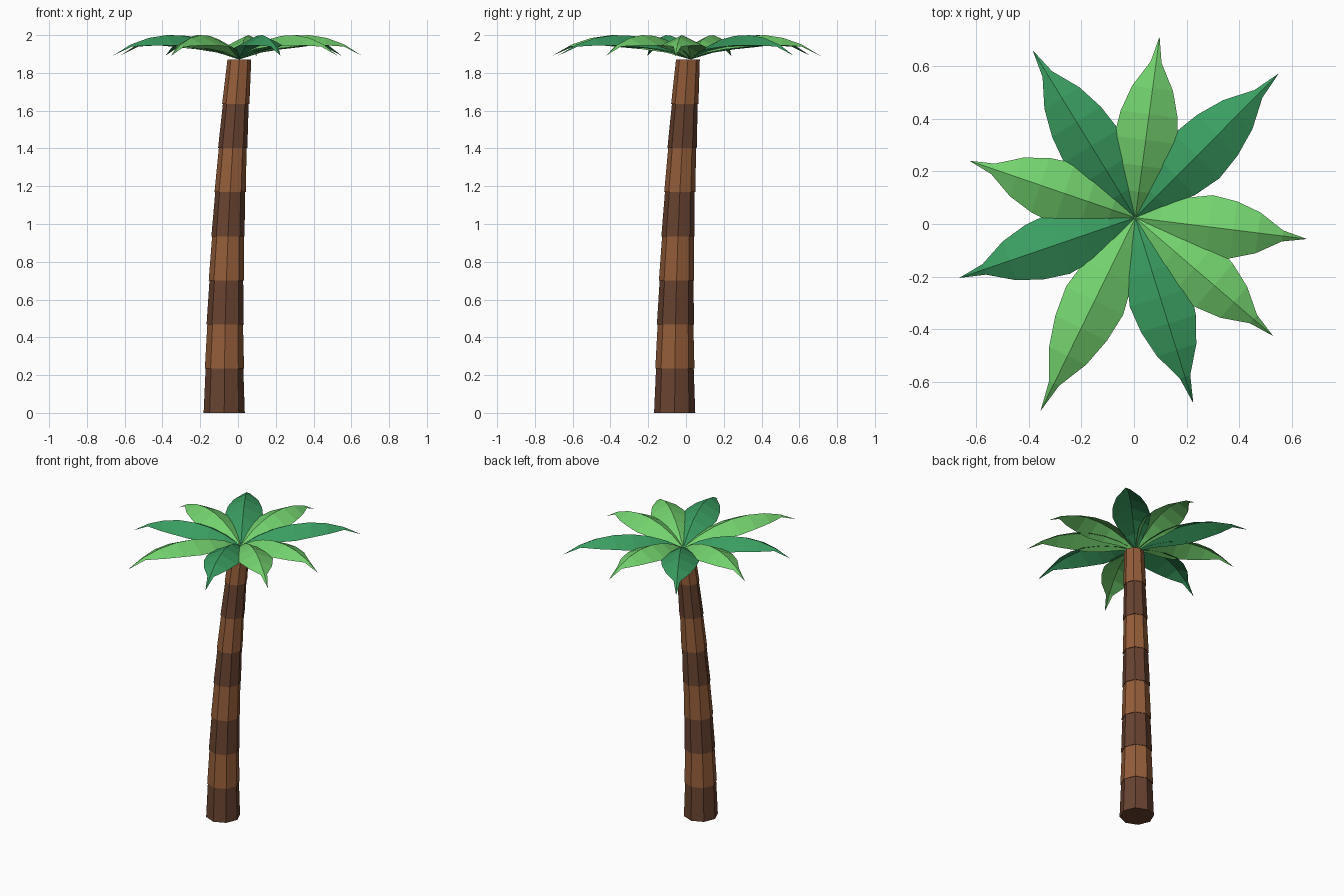
import bpy, bmesh, math
from mathutils import Vector

if "Cube" in bpy.data.objects:
    bpy.data.objects.remove(bpy.data.objects["Cube"])


def material(name, rgb):
    m = bpy.data.materials.new(name)
    lin = [((c / 255 + 0.055) / 1.055) ** 2.4 for c in rgb]
    m.diffuse_color = (*lin, 1)
    m.use_nodes = True
    m.node_tree.nodes["Principled BSDF"].inputs["Base Color"].default_value = m.diffuse_color
    return m


BARK_DARK = material("dark bark", (104, 67, 48))
BARK_LIGHT = material("light bark", (148, 93, 57))
LEAF_LIGHT = material("light green leaf", (115, 210, 110))
LEAF_DARK = material("dark green leaf", (58, 158, 97))


def make_object(name, bm, mat):
    mesh = bpy.data.meshes.new(name)
    bm.to_mesh(mesh)
    bm.free()
    mesh.materials.append(mat)
    obj = bpy.data.objects.new(name, mesh)
    bpy.context.collection.objects.link(obj)
    return obj


# Trunk: eight tapered octagonal sections following a gentle curve
SECTIONS, SIDES, TRUNK_TOP = 8, 8, 1.87


def trunk_center(t):
    return Vector((-0.073 + 0.08 * t * t, -0.06 + 0.07 * t * t, TRUNK_TOP * t))


def trunk_radius(t):
    return 0.107 - 0.042 * t


def trunk_ring(bm, t, radius):
    c = trunk_center(t)
    return [bm.verts.new(c + Vector((math.cos(a), math.sin(a), 0)) * radius)
            for a in (math.tau * i / SIDES for i in range(SIDES))]


for s in range(SECTIONS):
    bm = bmesh.new()
    t0, t1 = s / SECTIONS, (s + 1) / SECTIONS
    low = trunk_ring(bm, t0, trunk_radius(t0) + 0.002)
    high = trunk_ring(bm, t1, trunk_radius(t1) - 0.002)
    for i in range(SIDES):
        j = (i + 1) % SIDES
        bm.faces.new((low[i], low[j], high[j], high[i]))
    bm.faces.new(low[::-1])
    bm.faces.new(high)
    make_object(f"trunk_section_{s + 1}", bm, BARK_LIGHT if s % 2 else BARK_DARK)

# Leaves: arched blades with a raised midrib, half width and height per station
CROWN = Vector((0.005, 0.024, 0))
HALF_WIDTH = [0.006, 0.055, 0.10, 0.121, 0.109, 0.078, 0.021, 0]
HEIGHT = [1.875, 1.935, 1.975, 1.996, 2.0, 1.985, 1.95, 1.89]
DROOP = 0.5


def leaf(name, tip, mat):
    bm = bmesh.new()
    span = Vector((*tip, 0)) - CROWN
    side = Vector((-span.y, span.x, 0)).normalized()
    rows = []
    for k, (w, z) in enumerate(zip(HALF_WIDTH, HEIGHT)):
        mid = CROWN + span * (k / 7) + Vector((0, 0, z))
        if w:
            drop = Vector((0, 0, -DROOP * w))
            pts = (mid + side * w + drop, mid, mid - side * w + drop)
        else:
            pts = (mid,)
        rows.append([bm.verts.new(p) for p in pts])
    for a, b in zip(rows, rows[1:]):
        if len(b) == 3:
            bm.faces.new((a[0], a[1], b[1], b[0]))
            bm.faces.new((a[1], a[2], b[2], b[1]))
        else:
            bm.faces.new((a[0], a[1], b[0]))
            bm.faces.new((a[1], a[2], b[0]))
    bm.normal_update()
    for f in bm.faces:
        if f.normal.z < 0:
            f.normal_flip()
    make_object(name, bm, mat)


LEAVES = [((0.097, 0.712), LEAF_LIGHT), ((0.55, 0.572), LEAF_DARK),
          ((0.657, -0.057), LEAF_LIGHT), ((0.528, -0.425), LEAF_LIGHT),
          ((0.225, -0.68), LEAF_DARK), ((-0.355, -0.71), LEAF_LIGHT),
          ((-0.664, -0.205), LEAF_DARK), ((-0.625, 0.24), LEAF_LIGHT),
          ((-0.385, 0.66), LEAF_DARK)]
for n, (tip, mat) in enumerate(LEAVES):
    leaf(f"leaf_{n + 1}", tip, mat)
